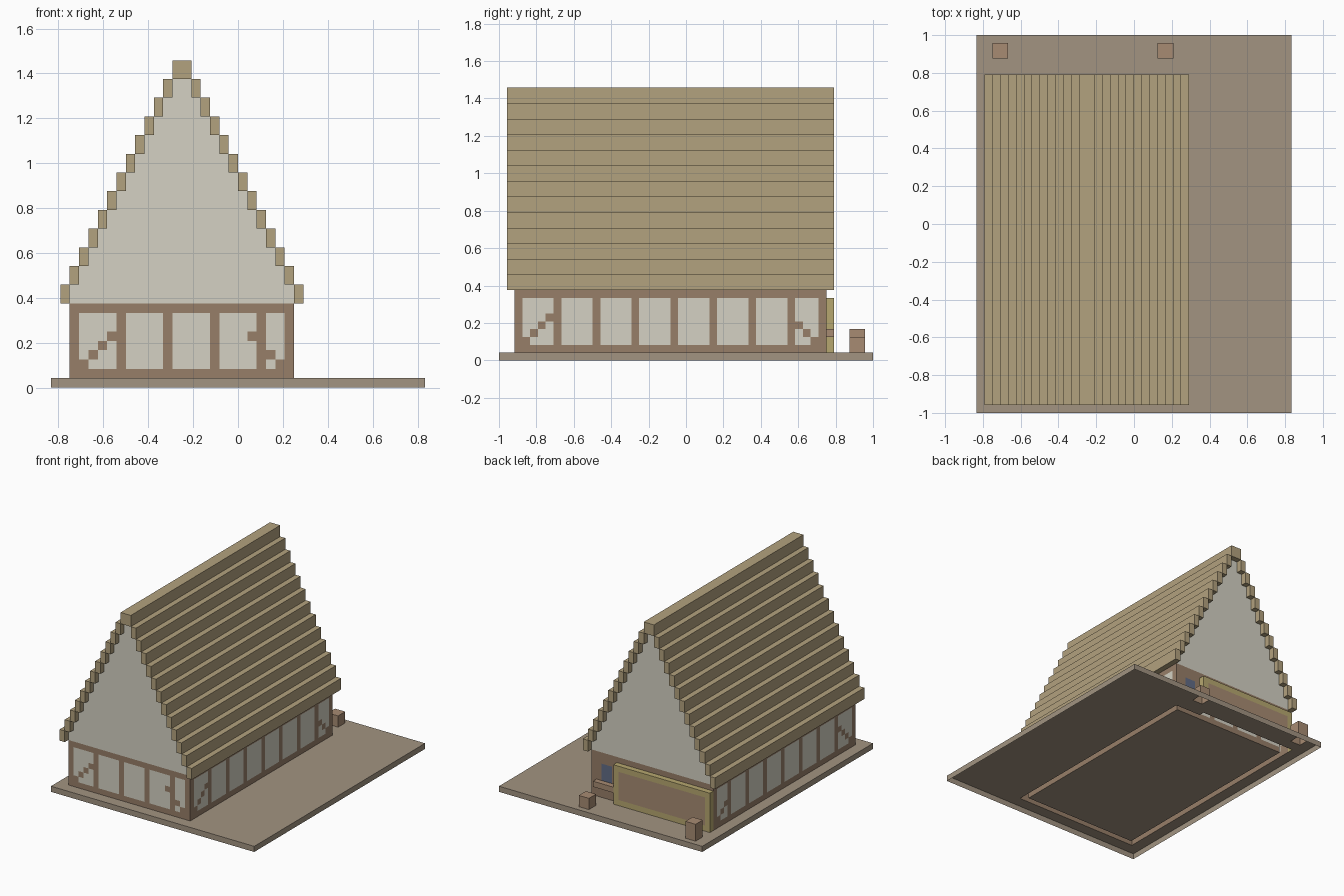
import bpy, bmesh
from mathutils import Vector

if "Cube" in bpy.data.objects:
    bpy.data.objects.remove(bpy.data.objects["Cube"])

V = 1 / 24                      # one block
ORIGIN = Vector((-20, -24, 0))  # block-grid corner of the ground slab
grid = {}                       # block -> part name
parts = {}                      # part name -> material


def mat(name, *rgb):
    m = bpy.data.materials.new(name)
    m.diffuse_color = (*rgb, 1)
    m.use_nodes = True
    m.node_tree.nodes["Principled BSDF"].inputs["Base Color"].default_value = m.diffuse_color
    return m


EARTH = mat("earth", .36, .295, .22)
TIMBER = mat("timber", .31, .21, .14)
PLASTER = mat("plaster", .66, .64, .55)
THATCH = mat("thatch", .45, .36, .21)
STRAW = mat("straw_yellow", .47, .39, .16)
PANEL = mat("panel_wood", .39, .26, .17)
GLASS = mat("glass", .12, .15, .24)


def fill(name, material, *boxes):
    """Fill boxes (x0, x1, y0, y1, z0, z1) of the block grid with a part."""
    parts[name] = material
    for x0, x1, y0, y1, z0, z1 in boxes:
        for x in range(x0, x1):
            for y in range(y0, y1):
                for z in range(z0, z1):
                    grid[x, y, z] = name


def frame(length, posts, place):
    """Timber wall: beams, posts and stepped corner braces, mapped by place(u0, u1, z0, z1)."""
    out = [place(0, length, 1, 2), place(0, length, 8, 9)]
    out += [place(p, p + 1, 2, 8) for p in posts]
    for i in range(4):
        out += [place(1 + i, 2 + i, 2 + i, 3 + i),
                place(length - 2 - i, length - 1 - i, 2 + i, 3 + i)]
    return out


# ground, standing directly on the floor
fill("ground_slab", EARTH, (0, 40, 0, 48, 0, 1))

# plaster walls, one block thick
fill("plaster_walls", PLASTER, (2, 26, 2, 3, 1, 9), (2, 26, 41, 42, 1, 9),
     (2, 3, 2, 42, 1, 9), (25, 26, 2, 42, 1, 9))

# timber framing set flush into the plaster
fill("front_timbers", TIMBER, *frame(24, (0, 5, 10, 15, 20, 23),
     lambda u0, u1, z0, z1: (2 + u0, 2 + u1, 2, 3, z0, z1)))
for name, x in (("left", 2), ("right", 25)):
    fill(name + "_timbers", TIMBER, *frame(40, (0, 5, 10, 15, 20, 25, 30, 35, 39),
         lambda u0, u1, z0, z1: (x, x + 1, 2 + u0, 2 + u1, z0, z1)))
fill("back_timbers", TIMBER, (2, 26, 41, 42, 1, 2), (2, 26, 41, 42, 8, 9),
     *[(x, x + 1, 41, 42, 2, 8) for x in (2, 7, 12, 17)], (21, 26, 41, 42, 2, 8))

# small window in the back wall
fill("window_pane", GLASS, (22, 24, 41, 42, 4, 7))

# stepped gables
for name, y in (("front", 2), ("back", 41)):
    fill(name + "_gable", PLASTER,
         *[(2 + i, 26 - i, y, y + 1, 9 + 2 * i, 11 + 2 * i) for i in range(12)])

# thatched roof courses and ridge
fill("left_roof", THATCH, *[(1 + i, 2 + i, 1, 43, 9 + 2 * i, 11 + 2 * i) for i in range(12)])
fill("right_roof", THATCH, *[(26 - i, 27 - i, 1, 43, 9 + 2 * i, 11 + 2 * i) for i in range(12)])
fill("roof_ridge", THATCH, (13, 15, 1, 43, 33, 35))

# back board: yellow border around a plain panel
fill("board_border", STRAW, (2, 21, 42, 43, 1, 8))
fill("board_panel", PANEL, (3, 20, 42, 43, 2, 7))

# counter under the window and yard crates
fill("counter", PANEL, (21, 25, 42, 43, 3, 4))
fill("tall_crate", PANEL, (2, 4, 45, 47, 1, 4))
fill("short_crate", PANEL, (23, 25, 45, 47, 1, 3))

# skin every part: faces only where a block meets air, underside left open
meshes = {name: (bmesh.new(), {}) for name in parts}
for cell, name in grid.items():
    bm, verts = meshes[name]
    for axis in range(3):
        for side in (0, 1):
            near = list(cell)
            near[axis] += 2 * side - 1
            if near[2] < 0 or tuple(near) in grid:
                continue
            u, w = (axis + 1) % 3, (axis + 2) % 3
            quad = []
            for du, dw in ((0, 0), (1, 0), (1, 1), (0, 1)):
                p = list(cell)
                p[axis] += side
                p[u] += du
                p[w] += dw
                key = (*p, axis, side)      # separate verts per direction keep faces flat
                if key not in verts:
                    verts[key] = bm.verts.new((Vector(p) + ORIGIN) * V)
                quad.append(verts[key])
            bm.faces.new(quad if side else quad[::-1])

for name, (bm, verts) in meshes.items():
    # merge coplanar block faces
    bmesh.ops.dissolve_limit(bm, angle_limit=.01, verts=bm.verts, edges=bm.edges)
    bmesh.ops.remove_doubles(bm, verts=bm.verts, dist=1e-4)
    me = bpy.data.meshes.new(name)
    bm.to_mesh(me)
    bm.free()
    me.materials.append(parts[name])
    bpy.context.collection.objects.link(bpy.data.objects.new(name, me))
